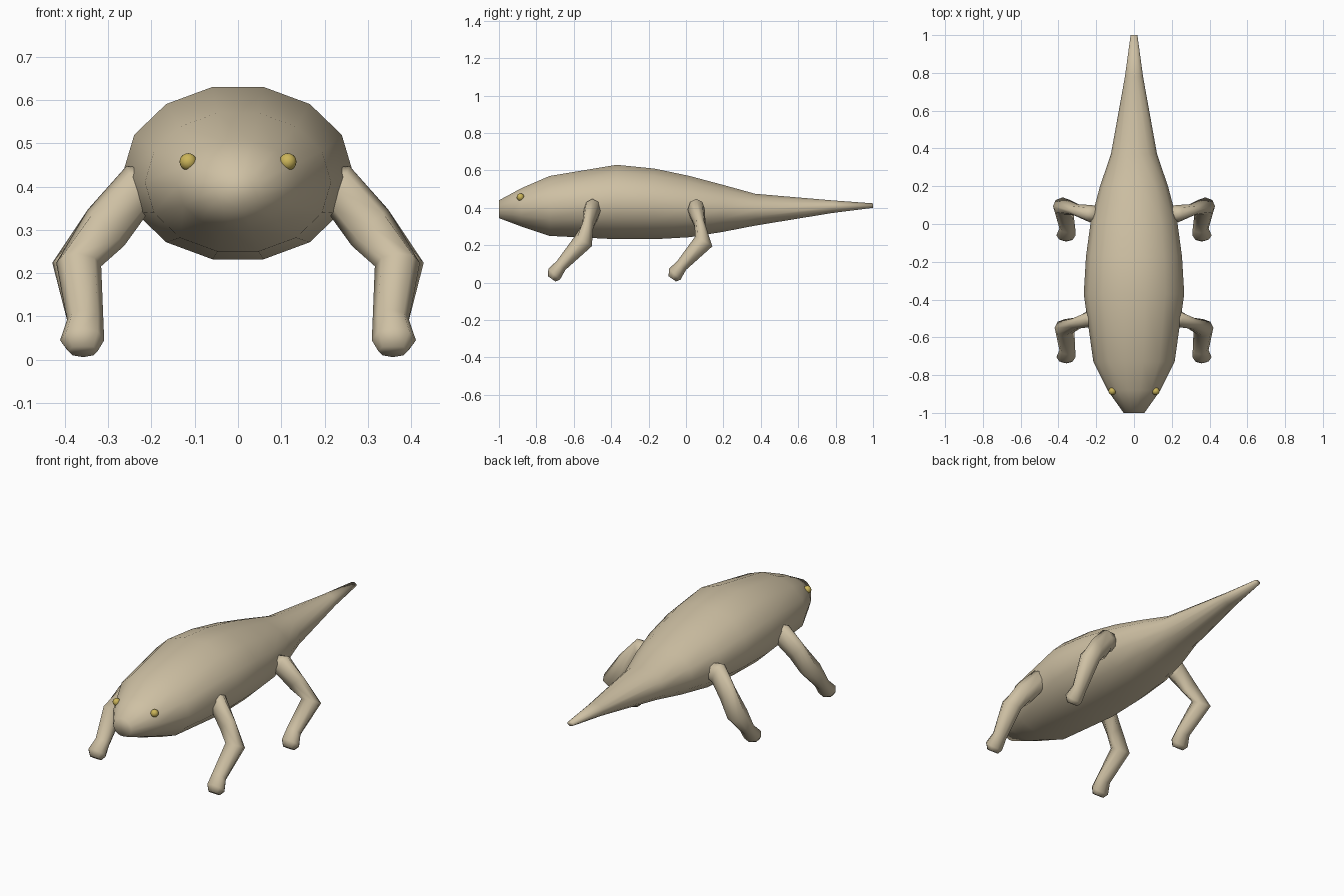
import bpy, bmesh, math
from mathutils import Vector

if "Cube" in bpy.data.objects:
    bpy.data.objects.remove(bpy.data.objects["Cube"])


def material(name, rgb):
    m = bpy.data.materials.new(name)
    m.diffuse_color = (*rgb, 1)
    m.use_nodes = True
    m.node_tree.nodes["Principled BSDF"].inputs["Base Color"].default_value = m.diffuse_color
    return m


SKIN = material("beige skin", (0.62, 0.53, 0.37))
GOLD = material("gold eye", (0.60, 0.46, 0.10))


def loft(name, rings, sides, mat):
    """Skin a closed tube over rings given as (centre, u axis, v axis)."""
    bm = bmesh.new()
    loops = []
    for c, u, v in rings:
        loop = []
        for i in range(sides):
            a = 2 * math.pi * i / sides
            loop.append(bm.verts.new(Vector(c) + Vector(u) * math.cos(a) + Vector(v) * math.sin(a)))
        loops.append(loop)
    for a, b in zip(loops, loops[1:]):
        for i in range(sides):
            j = (i + 1) % sides
            bm.faces.new((a[i], a[j], b[j], b[i]))
    bm.faces.new(loops[0])
    bm.faces.new(loops[-1])
    bmesh.ops.recalc_face_normals(bm, faces=bm.faces)
    for f in bm.faces:
        f.smooth = True
    me = bpy.data.meshes.new(name)
    bm.to_mesh(me)
    bm.free()
    me.materials.append(mat)
    ob = bpy.data.objects.new(name, me)
    bpy.context.collection.objects.link(ob)
    return ob


# Body from snout to tail tip: y, half width, bottom z, top z
profile = [
    (-1.00, 0.055, 0.345, 0.440),
    (-0.88, 0.140, 0.300, 0.505),
    (-0.73, 0.215, 0.250, 0.570),
    (-0.37, 0.266, 0.232, 0.630),
    (-0.17, 0.254, 0.232, 0.610),
    (0.02, 0.228, 0.243, 0.570),
    (0.20, 0.180, 0.272, 0.522),
    (0.37, 0.122, 0.305, 0.475),
    (0.78, 0.048, 0.372, 0.440),
    (1.00, 0.018, 0.400, 0.424),
]
loft("body", [((0, y, (b + t) / 2), (w, 0, 0), (0, 0, (t - b) / 2 / 0.975))
              for y, w, b, t in profile], 14, SKIN)


# Legs: hip, thigh, knee, ankle, foot, sole
def leg(name, s, hip_y, knee_y, knee_x):
    mid_y = (hip_y + knee_y) / 2
    rings = [
        ((0.185, hip_y, 0.400), (0.020, 0, 0.040), (0, 0.040, 0)),
        ((0.235, hip_y, 0.390), (0.022, 0, 0.058), (0, 0.046, 0)),
        ((0.305, mid_y, 0.305), (0.042, 0, 0.042), (0, 0.030, -0.006)),
        ((knee_x, knee_y, 0.220), (0.052, 0, 0.004), (0, 0.046, -0.026)),
        ((0.353, knee_y - 0.118, 0.092), (0.042, 0, 0), (0, 0.023, -0.024)),
        ((0.360, knee_y - 0.155, 0.045), (0.051, 0, 0), (0, 0.031, -0.029)),
        ((0.358, knee_y - 0.168, 0.020), (0.034, 0, 0), (0, 0.020, -0.014)),
    ]
    rings = [tuple((s * p[0], p[1], p[2]) for p in r) for r in rings]
    loft(name, rings, 8, SKIN)


for s, side in ((-1, "left"), (1, "right")):
    leg(f"front_leg_{side}", s, -0.50, -0.55, 0.368)
    leg(f"hind_leg_{side}", s, 0.055, 0.095, 0.377)

    # Eye
    bpy.ops.mesh.primitive_uv_sphere_add(segments=16, ring_count=10, radius=0.02,
                                         location=(s * 0.115, -0.885, 0.457))
    eye = bpy.context.object
    eye.name = f"eye_{side}"
    eye.data.materials.append(GOLD)
    bpy.ops.object.shade_smooth()
